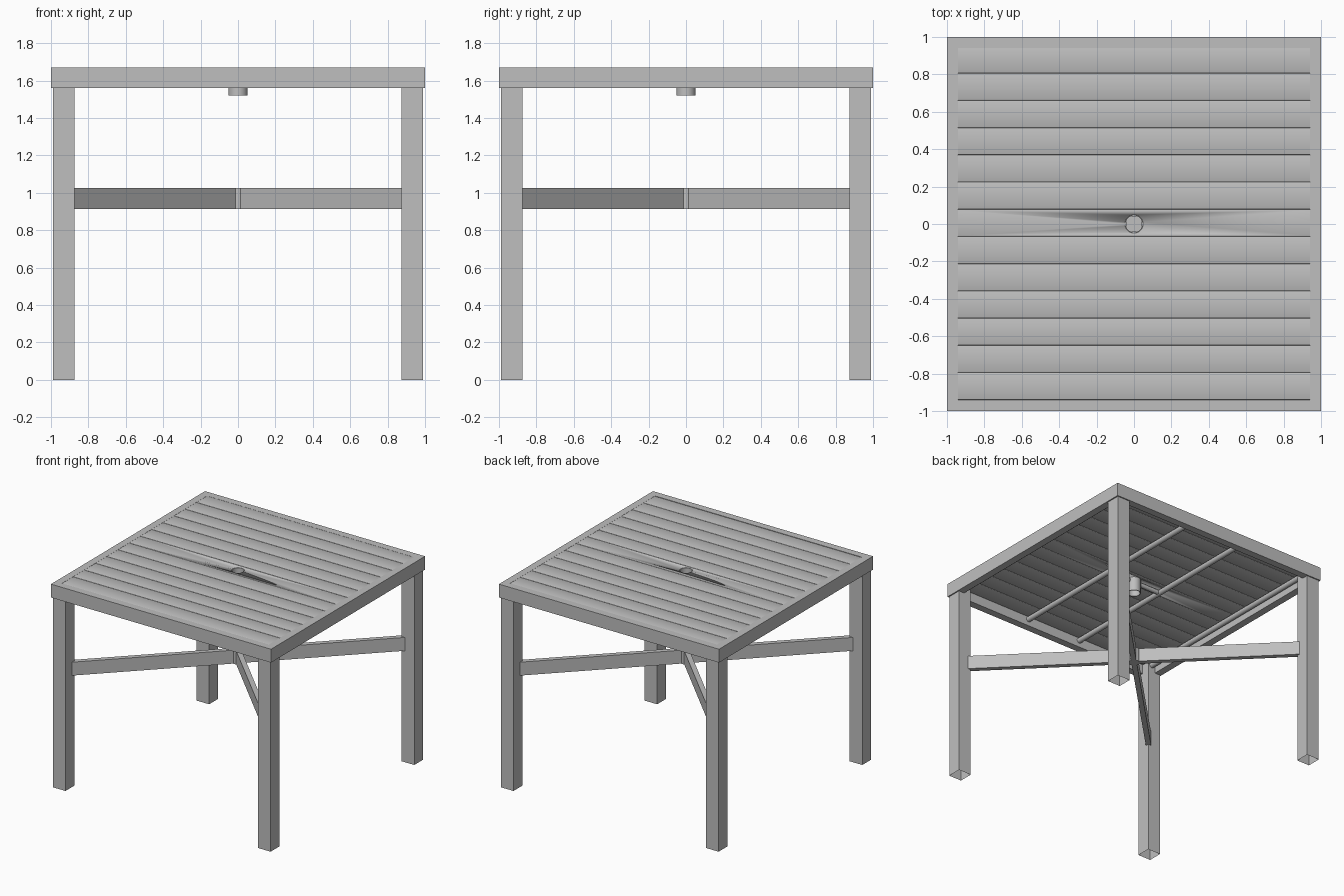
import bpy, bmesh, math
from mathutils import Vector

if "Cube" in bpy.data.objects:
    bpy.data.objects.remove(bpy.data.objects["Cube"])

grey = bpy.data.materials.new("grey metal")
grey.diffuse_color = (0.52, 0.52, 0.52, 1)
grey.use_nodes = True
grey.node_tree.nodes["Principled BSDF"].inputs["Base Color"].default_value = grey.diffuse_color


def make(name, bm, smooth=False):
    bmesh.ops.recalc_face_normals(bm, faces=bm.faces)
    me = bpy.data.meshes.new(name)
    bm.to_mesh(me)
    bm.free()
    me.materials.append(grey)
    ob = bpy.data.objects.new(name, me)
    bpy.context.collection.objects.link(ob)
    if smooth:
        bpy.ops.object.select_all(action='DESELECT')
        ob.select_set(True)
        bpy.context.view_layer.objects.active = ob
        bpy.ops.object.shade_smooth_by_angle(angle=math.radians(50))
    return ob


def box_bm(lo, hi):
    bm = bmesh.new()
    bmesh.ops.create_cube(bm, size=1)
    lo, hi = Vector(lo), Vector(hi)
    for v in bm.verts:
        v.co = (lo + hi) / 2 + v.co * (hi - lo)
    return bm


def cylinder(name, r, p, length, axis='Z', segs=24):
    bm = bmesh.new()
    bmesh.ops.create_cone(bm, cap_ends=True, segments=segs, radius1=r, radius2=r, depth=length)
    ob = make(name, bm, True)
    ob.location = p
    if axis == 'X':
        ob.rotation_euler.y = math.pi / 2
    if axis == 'Y':
        ob.rotation_euler.x = math.pi / 2
    return ob


def tube(name, outer, inner, z0, z1, segs):
    # ring section lofted round a closed loop; segs=4 gives a square frame
    bm = bmesh.new()
    rings = []
    for i in range(segs):
        a = math.tau * (i + 0.5) / segs
        c, s = math.cos(a), math.sin(a)
        rings.append([bm.verts.new((r * c, r * s, z)) for r, z in
                      ((outer, z0), (outer, z1), (inner, z1), (inner, z0))])
    for i in range(segs):
        a, b = rings[i], rings[(i + 1) % segs]
        for k in range(4):
            m = (k + 1) % 4
            bm.faces.new((a[k], b[k], b[m], a[m]))
    return make(name, bm, segs > 4)


# square outer frame
tube("top_frame", math.sqrt(2), 0.94 * math.sqrt(2), 1.56, 1.67, 4)

# slats with softened long edges
PITCH, Y0 = 0.1455, -0.94
slats = []
for i in range(13):
    y = Y0 + i * PITCH
    bm = box_bm((-0.94, y, 1.635), (0.94, min(y + PITCH, 0.95), 1.669))
    edges = [e for e in bm.edges if abs(e.verts[0].co.x - e.verts[1].co.x) > 1]
    bmesh.ops.bevel(bm, geom=edges, offset=0.005, segments=2, affect='EDGES', profile=0.5)
    slats.append(make(f"slat_{i + 1}", bm, True))

# umbrella hole through the middle slat, lined by a collar
cutter = cylinder("hole_cutter", 0.049, (0, 0, 1.65), 0.3, segs=32)
cutter.hide_render = True
mod = slats[6].modifiers.new("hole", 'BOOLEAN')
mod.operation = 'DIFFERENCE'
mod.object = cutter
bpy.context.view_layer.objects.active = slats[6]
bpy.ops.object.modifier_apply(modifier="hole")
bpy.data.objects.remove(cutter)
tube("umbrella_collar", 0.051, 0.045, 1.52, 1.668, 32)

# support rods under the slats
for s in (-1, 1):
    cylinder("middle_support_rod", 0.022, (s * 0.25, 0, 1.615), 1.88, 'Y', 12)
    cylinder("side_support_rod", 0.022, (s * 0.91, 0, 1.615), 1.76, 'Y', 12)
    cylinder("collar_support_rod", 0.018, (s * 0.148, 0, 1.615), 0.2, 'X', 12)

# hollow legs, open at the bottom
for sx in (-1, 1):
    for sy in (-1, 1):
        cx, cy, h = sx * 0.9325, sy * 0.9325, 0.0575
        bm = box_bm((cx - h, cy - h, 0), (cx + h, cy + h, 1.635))
        bottom = [f for f in bm.faces if f.calc_center_median().z < 0.01]
        bmesh.ops.delete(bm, geom=bottom, context='FACES_ONLY')
        make("leg", bm)

# diagonal cross braces with a central post
for k in range(4):
    ob = make("cross_brace", box_bm((0.02, -0.02, 0.915), (1.26, 0.02, 1.025)))
    ob.rotation_euler.z = math.pi / 4 + k * math.pi / 2
cylinder("brace_hub", 0.043, (0, 0, 0.97), 0.112)
